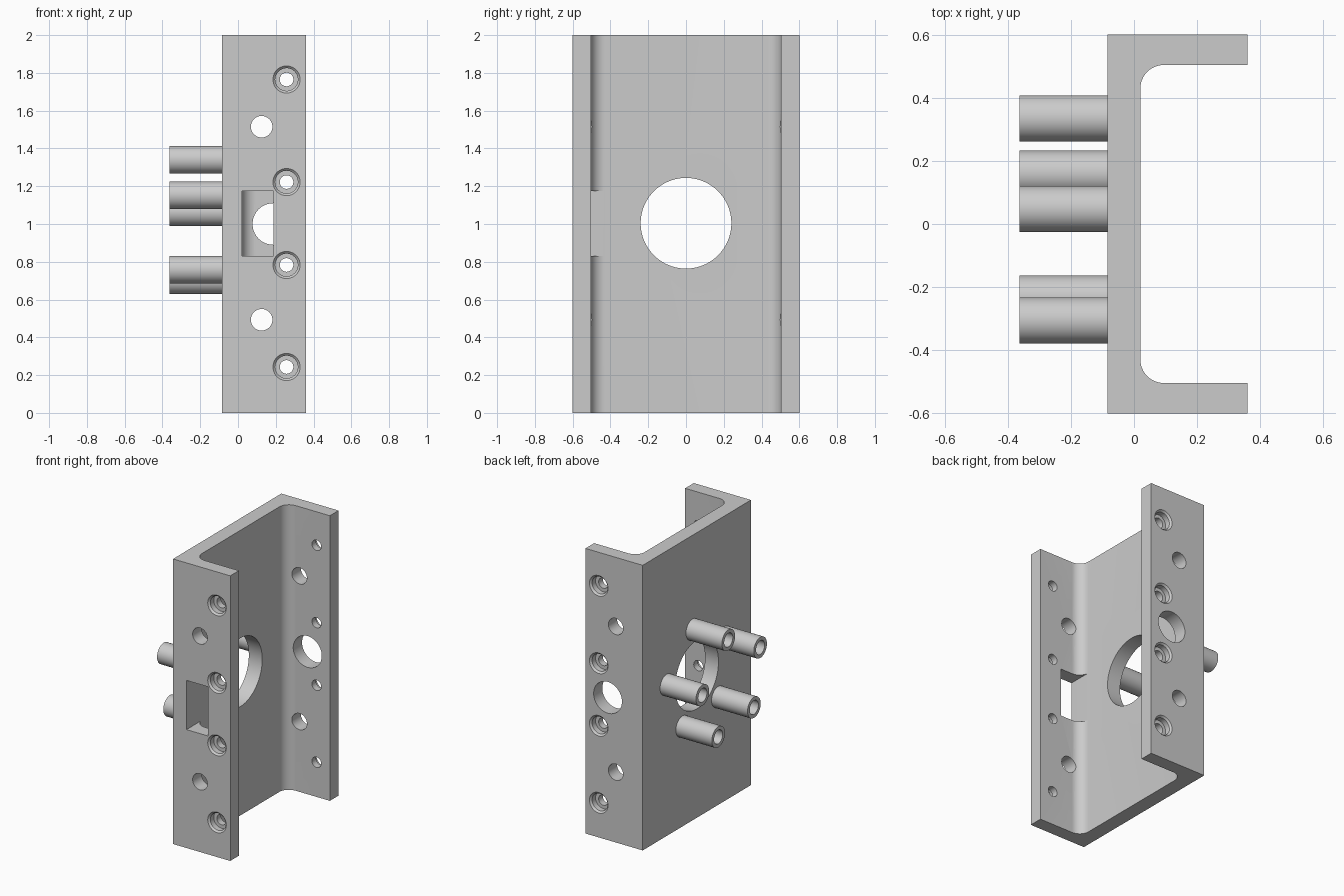
import bpy, bmesh, math
from mathutils import Vector

if "Cube" in bpy.data.objects:
    bpy.data.objects.remove(bpy.data.objects["Cube"], do_unlink=True)

grey = bpy.data.materials.new("plain grey")
grey.use_nodes = True
grey.diffuse_color = (0.6, 0.6, 0.6, 1)
grey.node_tree.nodes["Principled BSDF"].inputs["Base Color"].default_value = (0.6, 0.6, 0.6, 1)


def make_object(name, bm):
    bmesh.ops.recalc_face_normals(bm, faces=bm.faces)
    mesh = bpy.data.meshes.new(name)
    bm.to_mesh(mesh)
    bm.free()
    mesh.materials.append(grey)
    ob = bpy.data.objects.new(name, mesh)
    bpy.context.collection.objects.link(ob)
    return ob


def lathe(name, profile, origin, axis, closed=False, segments=48):
    """Revolve (radius, distance) points about an axis; open profiles get end caps."""
    bm = bmesh.new()
    turn = Vector(axis).to_track_quat('Z', 'Y')
    rings = []
    for r, d in profile:
        angles = [math.tau * i / segments for i in range(segments)]
        rings.append([bm.verts.new(Vector(origin) + turn @ Vector((r * math.cos(a), r * math.sin(a), d)))
                      for a in angles])
    pairs = list(zip(rings, rings[1:]))
    if closed:
        pairs.append((rings[-1], rings[0]))
    else:
        bm.faces.new(rings[0])
        bm.faces.new(rings[-1])
    for a, b in pairs:
        for i in range(segments):
            j = (i + 1) % segments
            bm.faces.new((a[i], a[j], b[j], b[i]))
    return make_object(name, bm)


def smooth(ob):
    bpy.ops.object.select_all(action='DESELECT')
    ob.select_set(True)
    bpy.context.view_layer.objects.active = ob
    bpy.ops.object.shade_smooth_by_angle(angle=math.radians(30))


def cut(ob, cutter):
    mod = ob.modifiers.new("cut", 'BOOLEAN')
    mod.operation = 'DIFFERENCE'
    mod.solver = 'EXACT'
    mod.object = cutter
    cutter.hide_render = True
    bpy.ops.object.select_all(action='DESELECT')
    ob.select_set(True)
    bpy.context.view_layer.objects.active = ob
    bpy.ops.object.modifier_apply(modifier=mod.name)
    bpy.data.objects.remove(cutter, do_unlink=True)


# Channel body: C-shaped section with filleted inner corners
BACK, WEB, EDGE = -0.084, 0.02, 0.36
HALF, INNER, FILLET, HEIGHT = 0.6, 0.504, 0.075, 2.0
upper = [(BACK, HALF), (EDGE, HALF), (EDGE, INNER)]
for i in range(13):
    a = math.pi / 2 * (1 + i / 12)
    upper.append((WEB + FILLET + FILLET * math.cos(a), INNER - FILLET + FILLET * math.sin(a)))
section = upper + [(x, -y) for x, y in reversed(upper)]
bm = bmesh.new()
base = bm.faces.new([bm.verts.new((x, y, 0)) for x, y in section])
raised = bmesh.ops.extrude_face_region(bm, geom=[base])["geom"]
bmesh.ops.translate(bm, vec=(0, 0, HEIGHT),
                    verts=[v for v in raised if isinstance(v, bmesh.types.BMVert)])
channel = make_object("channel_body", bm)

# Round opening in the web
cut(channel, lathe("web_cutter", [(0.24, -0.2), (0.24, 0.2)], (0, 0, 1.004), (1, 0, 0), segments=96))

# Counterbored screw holes and plain holes in both flanges
for side in (-1, 1):
    inward = (0, -side, 0)
    for z in (0.243, 0.783, 1.222, 1.765):
        bore = [(0.072, -0.05), (0.072, 0), (0.06, 0.012), (0.06, 0.05), (0.036, 0.05), (0.036, 0.15)]
        cut(channel, lathe("screw_cutter", bore, (0.257, side * HALF, z), inward))
    for z in (0.493, 1.515):
        cut(channel, lathe("hole_cutter", [(0.057, -0.05), (0.057, 0.2)], (0.125, side * HALF, z), inward))

# Large round hole in the back flange
cut(channel, lathe("port_cutter", [(0.11, -0.05), (0.11, 0.2)], (0.187, HALF, 1.0), (0, -1, 0), segments=64))

# Rectangular window in the front flange
bm = bmesh.new()
bmesh.ops.create_cube(bm, size=1)
bmesh.ops.scale(bm, vec=(0.167, 0.3, 0.345), verts=bm.verts)
bmesh.ops.translate(bm, vec=(0.104, -0.55, 1.003), verts=bm.verts)
cut(channel, make_object("window_cutter", bm))
smooth(channel)

# Five hollow posts in a ring around the web opening
for k in range(5):
    a = math.radians(10 + 72 * k)
    where = (BACK, 0.34 * math.cos(a), 1.003 + 0.34 * math.sin(a))
    wall = [(0.048, -0.002), (0.073, -0.002), (0.073, 0.279), (0.048, 0.279)]
    smooth(lathe(f"hollow_post_{k + 1}", wall, where, (-1, 0, 0), closed=True))
